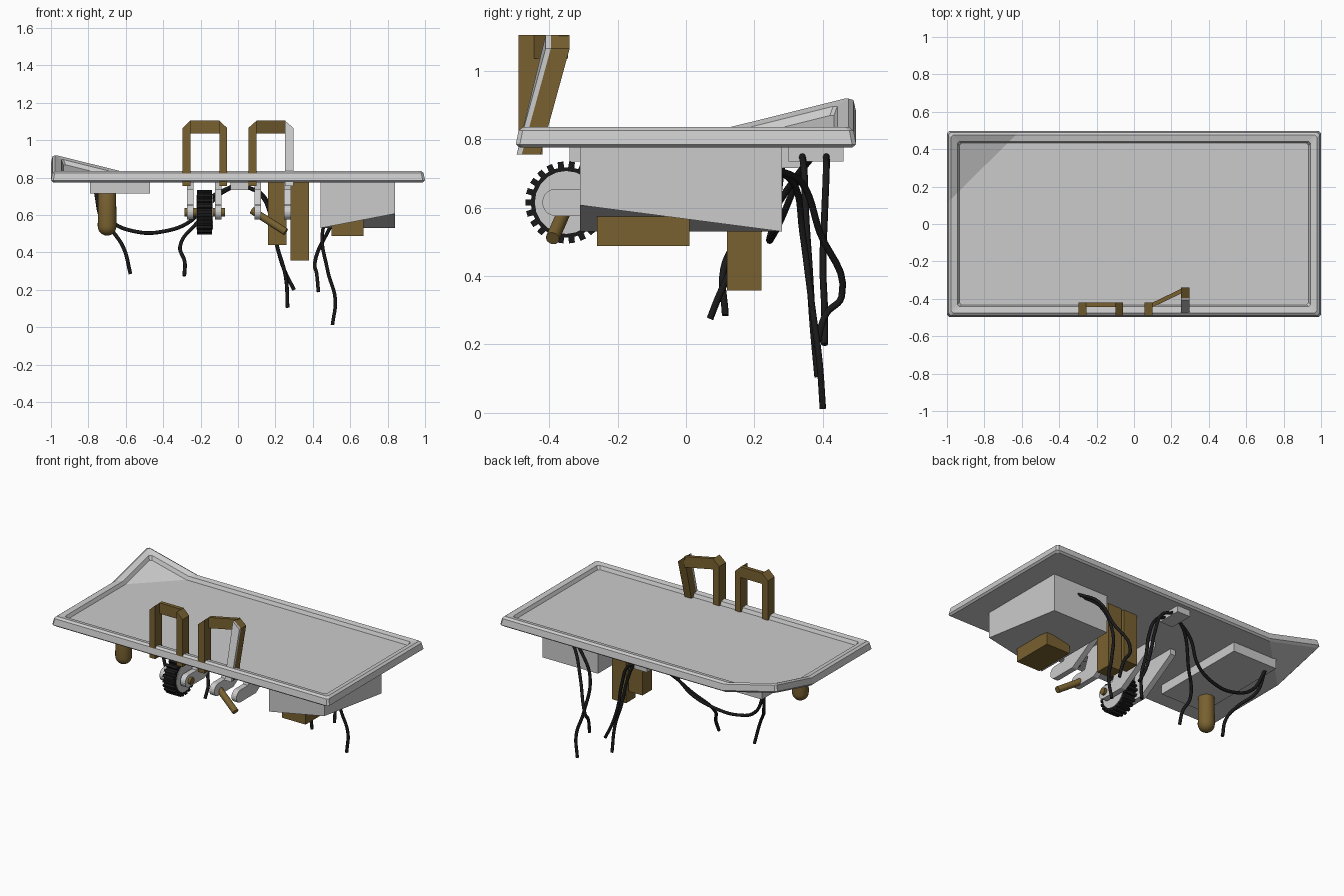
import bpy, bmesh
from math import sin, cos, pi
from mathutils import Vector

if "Cube" in bpy.data.objects:
    bpy.data.objects.remove(bpy.data.objects["Cube"])


def material(name, rgb):
    m = bpy.data.materials.new(name)
    m.diffuse_color = (*rgb, 1)
    m.use_nodes = True
    m.node_tree.nodes["Principled BSDF"].inputs["Base Color"].default_value = m.diffuse_color
    return m


BROWN = material("brown", (0.19, 0.12, 0.03))
BLACK = material("black", (0.01, 0.01, 0.01))


def finish(name, bm, mat=None, smooth=False):
    bmesh.ops.recalc_face_normals(bm, faces=bm.faces)
    me = bpy.data.meshes.new(name)
    bm.to_mesh(me)
    bm.free()
    ob = bpy.data.objects.new(name, me)
    bpy.context.collection.objects.link(ob)
    if mat:
        me.materials.append(mat)
    if smooth:
        bpy.context.view_layer.objects.active = ob
        ob.select_set(True)
        bpy.ops.object.shade_smooth_by_angle()
        ob.select_set(False)
    return ob


def box(name, x, y, z, mat=None, edit=None):
    bm = bmesh.new()
    bmesh.ops.create_cube(bm, size=1)
    for v in bm.verts:
        v.co = [r[0] if c < 0 else r[1] for c, r in zip(v.co, (x, y, z))]
        if edit:
            edit(v)
    return finish(name, bm, mat)


def prism(name, pts, axis, lo, hi, mat=None):
    """Extrude a 2D outline along x (points are y,z) or y (points are x,z)."""
    bm = bmesh.new()
    put = (lambda p, d: (d, p[0], p[1])) if axis == "x" else (lambda p, d: (p[0], d, p[1]))
    a = [bm.verts.new(put(p, lo)) for p in pts]
    b = [bm.verts.new(put(p, hi)) for p in pts]
    bm.faces.new(a)
    bm.faces.new(b[::-1])
    for i in range(len(a)):
        j = (i + 1) % len(a)
        bm.faces.new((a[i], b[i], b[j], a[j]))
    return finish(name, bm, mat)


def rod(name, p, q, r, mat):
    p, q = Vector(p), Vector(q)
    bm = bmesh.new()
    bmesh.ops.create_cone(bm, cap_ends=True, segments=20, radius1=r, radius2=r, depth=(q - p).length)
    rot = (q - p).to_track_quat("Z", "Y")
    for v in bm.verts:
        v.co = rot @ v.co + (p + q) / 2
    return finish(name, bm, mat, True)


# tray: nested rectangular rings, with one corner folded upwards
bm = bmesh.new()
rings = []
for inset, z in ((0.012, 0.775), (0, 0.785), (0.008, 0.825), (0.022, 0.836), (0.055, 0.83), (0.065, 0.808)):
    x, y = 0.99 - inset, 0.495 - inset
    c = 0.012
    rings.append([bm.verts.new((px, py, z)) for px, py in (
        (-x + c, -y), (x - c, -y), (x, -y + c), (x, y - c),
        (x - c, y), (-x + c, y), (-x, y - c), (-x, -y + c))])
for a, b in zip(rings, rings[1:]):
    for i in range(8):
        bm.faces.new((a[i], a[(i + 1) % 8], b[(i + 1) % 8], b[i]))
bm.faces.new(rings[0])
bm.faces.new(rings[-1])
bmesh.ops.bisect_plane(bm, geom=bm.verts[:] + bm.edges[:] + bm.faces[:],
                       plane_co=(-0.6, 0.5, 0), plane_no=(-1, 1, 0))
for v in bm.verts:
    v.co.z += 0.1 * max(0, (v.co.y - v.co.x - 1.1) / 0.4)
    v.co.x *= 1.01
    v.co.y *= 1.005
finish("tray", bm)


# boxes under the tray
def raise_corner(v):
    if v.co.x > 0.8 and v.co.y < 0 and v.co.z < 0.6:
        v.co.z = 0.607


box("right_housing", (0.44, 0.84), (-0.31, 0.28), (0.53, 0.79), edit=raise_corner)
box("housing_outlet", (0.5, 0.67), (-0.26, 0.01), (0.487, 0.575), BROWN)
box("left_housing", (-0.79, -0.47), (-0.31, 0.345), (0.715, 0.79))
box("cord_block", (-0.04, 0.055), (0.3, 0.46), (0.735, 0.79))
box("short_post", (0.16, 0.26), (0.12, 0.22), (0.44, 0.785), BROWN)
box("long_post", (0.28, 0.38), (0.12, 0.22), (0.357, 0.785), BROWN)

# round-ended peg under the left housing
bm = bmesh.new()
bmesh.ops.create_uvsphere(bm, u_segments=24, v_segments=12, radius=0.05)
for v in bm.verts:
    v.co += Vector((-0.7, -0.18, 0.72 if v.co.z > 0.001 else 0.54))
finish("peg", bm, BROWN, True)

# axle arms
end = [(-0.38 + 0.04 * cos(a), 0.615 + 0.04 * sin(a)) for a in [pi / 2 + i * pi / 10 for i in range(11)]]
arm = end + [(-0.22, 0.575), (0.05, 0.74), (0.05, 0.785), (-0.34, 0.785), (-0.34, 0.735), (-0.27, 0.735), (-0.3, 0.655)]
for i, x in enumerate((-0.255, -0.105, 0.105, 0.265)):
    prism(f"axle_arm_{i + 1}", arm, "x", x - 0.018, x + 0.018)

# toothed wheel with hub and axle
n = 22
gear = []
for i in range(n):
    for off, r in ((-0.3, 0.103), (-0.25, 0.12), (0.25, 0.12), (0.3, 0.103)):
        a = 2 * pi * (i + off) / n
        gear.append((-0.35 + r * cos(a), 0.615 + r * sin(a)))
prism("tire", gear, "x", -0.218, -0.138, BLACK)
rod("wheel_hub", (-0.221, -0.35, 0.615), (-0.135, -0.35, 0.615), 0.092, None)
rod("wheel_axle", (-0.285, -0.37, 0.615), (-0.07, -0.37, 0.615), 0.022, BROWN)
rod("loose_axle", (0.075, -0.34, 0.625), (0.255, -0.39, 0.51), 0.02, BROWN)


# handles at the front edge
def handle_leg(name, outer, inner, y, mat, lean=0.0):
    pts = [(outer, 0.755), (inner, 0.755), (inner, 1.105), (outer, 1.065)]
    ob = prism(name, pts, "y", *y, mat)
    for v in ob.data.vertices:
        if v.co.z > 1:
            v.co.y += lean
    return ob


for side, o, i in (("left", -0.297, -0.255), ("right", -0.058, -0.1)):
    handle_leg("handle_leg_" + side, o, i, (-0.49, -0.42), BROWN)
box("handle_bar", (-0.256, -0.099), (-0.445, -0.42), (1.035, 1.105), BROWN)
handle_leg("bent_handle_leg_left", 0.055, 0.1, (-0.49, -0.42), BROWN)
handle_leg("bent_handle_leg_right", 0.297, 0.25, (-0.48, -0.425), BROWN, 0.085)
handle_leg("bent_handle_face", 0.297, 0.25, (-0.495, -0.48), None, 0.085)


def bend_bar(v):
    if v.co.x > 0.2:
        v.co.y += 0.075


box("bent_handle_bar", (0.099, 0.255), (-0.445, -0.42), (1.035, 1.105), BROWN, bend_bar)

# hanging cords
cords = [
    [(-0.76, 0.28, 0.72), (-0.73, 0.24, 0.58), (-0.66, 0.15, 0.5), (-0.61, 0.11, 0.42), (-0.575, 0.115, 0.285)],
    [(-0.03, 0.36, 0.755), (-0.15, 0.33, 0.69), (-0.25, 0.28, 0.57), (-0.4, 0.25, 0.512),
     (-0.55, 0.245, 0.512), (-0.68, 0.26, 0.57), (-0.76, 0.28, 0.72)],
    [(-0.03, 0.37, 0.75), (-0.11, 0.33, 0.7), (-0.21, 0.24, 0.57), (-0.31, 0.14, 0.43), (-0.285, 0.1, 0.35), (-0.287, 0.07, 0.275)],
    [(0.05, 0.41, 0.75), (0.13, 0.41, 0.71), (0.18, 0.405, 0.58), (0.21, 0.4, 0.43), (0.25, 0.405, 0.3), (0.3, 0.405, 0.2)],
    [(0.05, 0.34, 0.75), (0.12, 0.345, 0.71), (0.18, 0.35, 0.58), (0.21, 0.36, 0.43), (0.255, 0.37, 0.27), (0.265, 0.385, 0.105)],
    [(0.66, 0.27, 0.71), (0.56, 0.34, 0.67), (0.49, 0.39, 0.53), (0.41, 0.455, 0.34), (0.42, 0.41, 0.29), (0.43, 0.38, 0.19)],
    [(0.63, 0.27, 0.71), (0.53, 0.32, 0.66), (0.455, 0.34, 0.53), (0.48, 0.37, 0.3), (0.52, 0.39, 0.15), (0.505, 0.4, 0.012)],
]
for k, pts in enumerate(cords):
    cu = bpy.data.curves.new(f"cord_{k + 1}", "CURVE")
    cu.dimensions = "3D"
    cu.bevel_depth = 0.01
    cu.bevel_resolution = 2
    cu.resolution_u = 6
    cu.use_fill_caps = True
    sp = cu.splines.new("BEZIER")
    sp.bezier_points.add(len(pts) - 1)
    for bp, p in zip(sp.bezier_points, pts):
        bp.co = p
        bp.handle_left_type = bp.handle_right_type = "AUTO"
    cu.materials.append(BLACK)
    bpy.context.collection.objects.link(bpy.data.objects.new(cu.name, cu))
